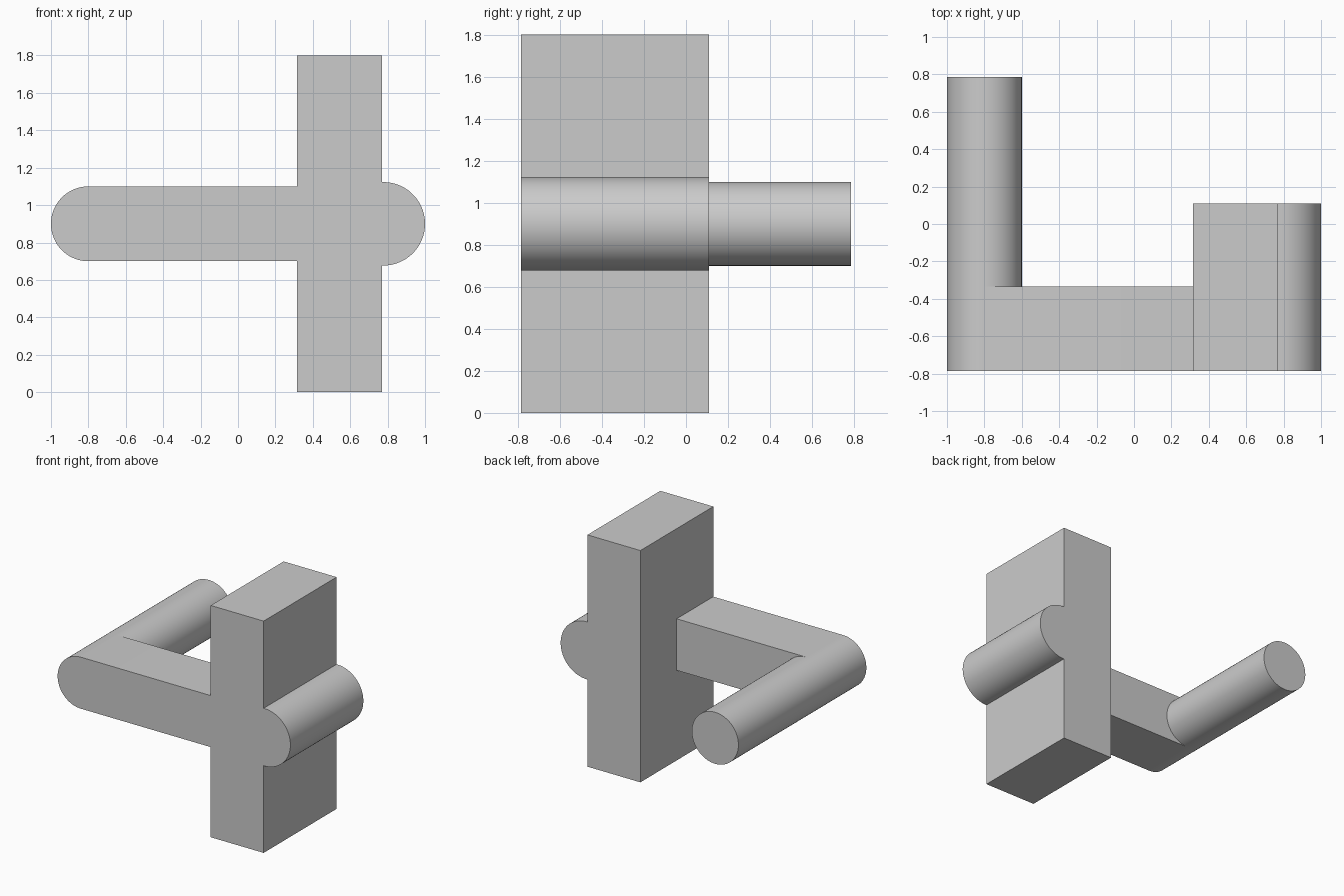
import bpy
import bmesh
from math import cos, sin, pi, radians

if "Cube" in bpy.data.objects:
    bpy.data.objects.remove(bpy.data.objects["Cube"], do_unlink=True)

grey = bpy.data.materials.new("plain_grey")
grey.use_nodes = True
colour = (0.6, 0.6, 0.6, 1)
grey.diffuse_color = colour
grey.node_tree.nodes["Principled BSDF"].inputs["Base Color"].default_value = colour

FRONT, MID_Z = -0.785, 0.9


def arc(cx, radius, start, end, steps=48):
    """Points in the x-z plane, angles in half turns."""
    angles = [pi * (start + (end - start) * i / steps) for i in range(steps + 1)]
    return [(cx + radius * cos(a), MID_Z + radius * sin(a)) for a in angles]


def extrude_y(name, profile, y0, y1):
    """Solid from an x-z profile, running from y0 back to y1."""
    bm = bmesh.new()
    face = bm.faces.new([bm.verts.new((x, y0, z)) for x, z in profile])
    grown = bmesh.ops.extrude_face_region(bm, geom=[face])["geom"]
    verts = [v for v in grown if isinstance(v, bmesh.types.BMVert)]
    bmesh.ops.translate(bm, verts=verts, vec=(0, y1 - y0, 0))
    bmesh.ops.recalc_face_normals(bm, faces=bm.faces)
    mesh = bpy.data.meshes.new(name)
    bm.to_mesh(mesh)
    bm.free()
    mesh.materials.append(grey)
    obj = bpy.data.objects.new(name, mesh)
    bpy.context.collection.objects.link(obj)
    bpy.ops.object.select_all(action="DESELECT")
    obj.select_set(True)
    bpy.context.view_layer.objects.active = obj
    bpy.ops.object.shade_smooth_by_angle(angle=radians(30))


# Upright rectangular block
extrude_y("upright_block", [(0.315, 0), (0.77, 0), (0.77, 1.8), (0.315, 1.8)],
          FRONT, 0.11)

# Half-round rib along the left side of the block
rib = arc(0.777, 0.223, -0.5, 0.5)
extrude_y("side_rib", [(0.77, rib[0][1])] + rib + [(0.77, rib[-1][1])],
          FRONT, 0.11)

# Cross arm with a rounded outer end
arm = arc(-0.8, 0.2, 0.5, 1.5)
extrude_y("cross_arm", arm + [(0.315, arm[-1][1]), (0.315, arm[0][1])],
          FRONT, -0.335)

# Round handle pointing back from the end of the arm
extrude_y("round_handle", arc(-0.8, 0.2, 0, 2, 96)[:-1], -0.335, 0.785)
